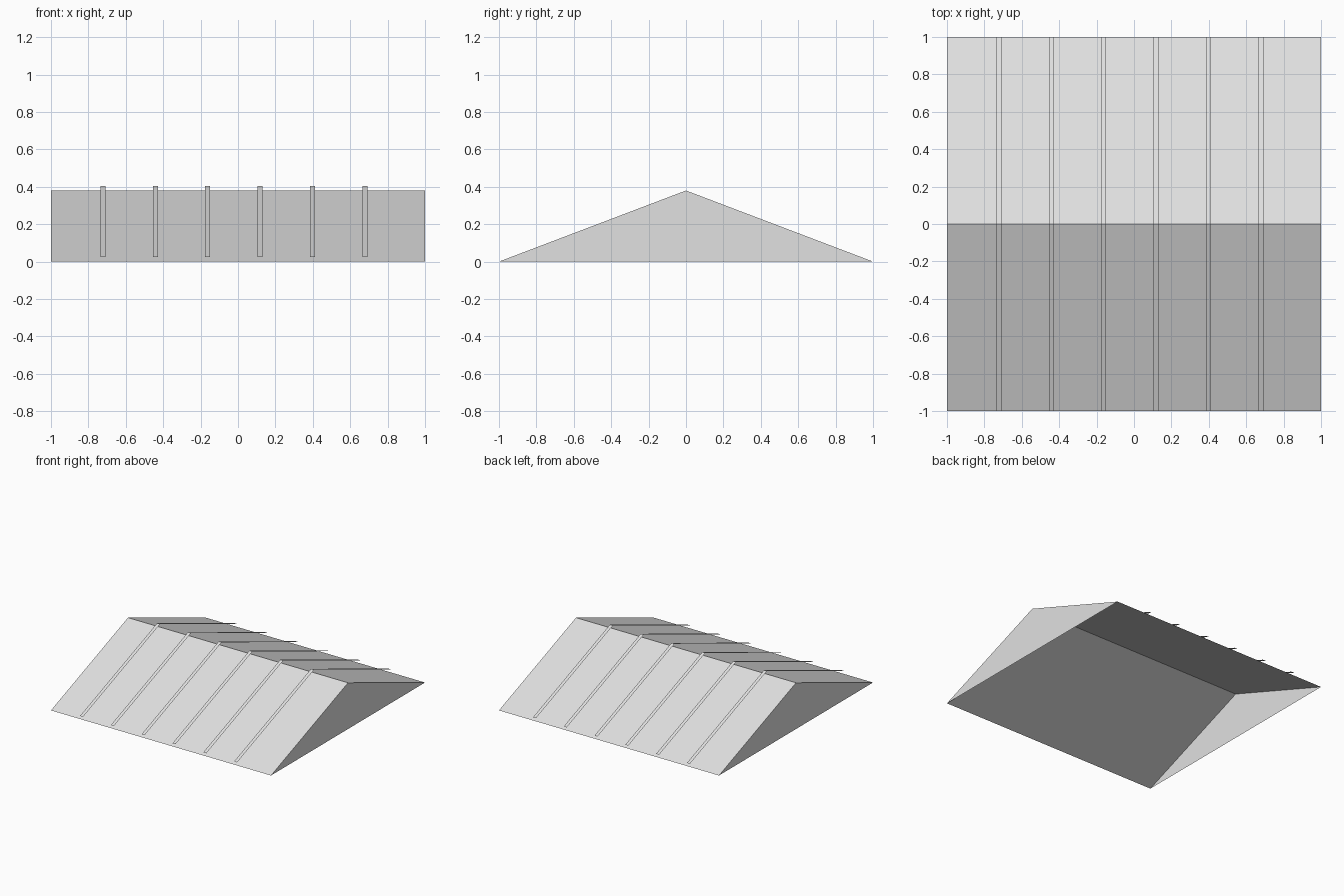
import bpy

if "Cube" in bpy.data.objects:
    bpy.data.objects.remove(bpy.data.objects["Cube"])

RIDGE = 0.38      # ridge height
LIFT = 0.025      # height of the strips above the slopes
STRIP_W = 0.027   # strip width

grey = bpy.data.materials.new("light_grey")
grey.diffuse_color = (0.75, 0.75, 0.75, 1)
grey.use_nodes = True
grey.node_tree.nodes["Principled BSDF"].inputs["Base Color"].default_value = grey.diffuse_color


def sheet(name, verts, faces):
    mesh = bpy.data.meshes.new(name)
    mesh.from_pydata(verts, [], faces)
    mesh.materials.append(grey)
    obj = bpy.data.objects.new(name, mesh)
    bpy.context.collection.objects.link(obj)
    return obj


# Gable roof shell: two slopes and two end triangles, open underneath
profile = [(-1, 0), (0, RIDGE), (1, 0)]
sheet("roof_shell",
      [(x, y, z) for x in (-1, 1) for y, z in profile],
      [(0, 3, 4, 1), (1, 4, 5, 2), (0, 1, 2), (3, 5, 4)])

# Thin seam strips floating just above each slope
for i in range(6):
    xc = -0.722 + 0.28 * i
    for side, sy in (("front", -1), ("back", 1)):
        a, b = xc - STRIP_W / 2, xc + STRIP_W / 2
        verts = [(a, sy, LIFT), (b, sy, LIFT),
                 (b, 0, RIDGE + LIFT), (a, 0, RIDGE + LIFT)]
        face = (0, 1, 2, 3) if sy < 0 else (3, 2, 1, 0)
        sheet(f"{side}_seam_strip_{i + 1}", verts, [face])
